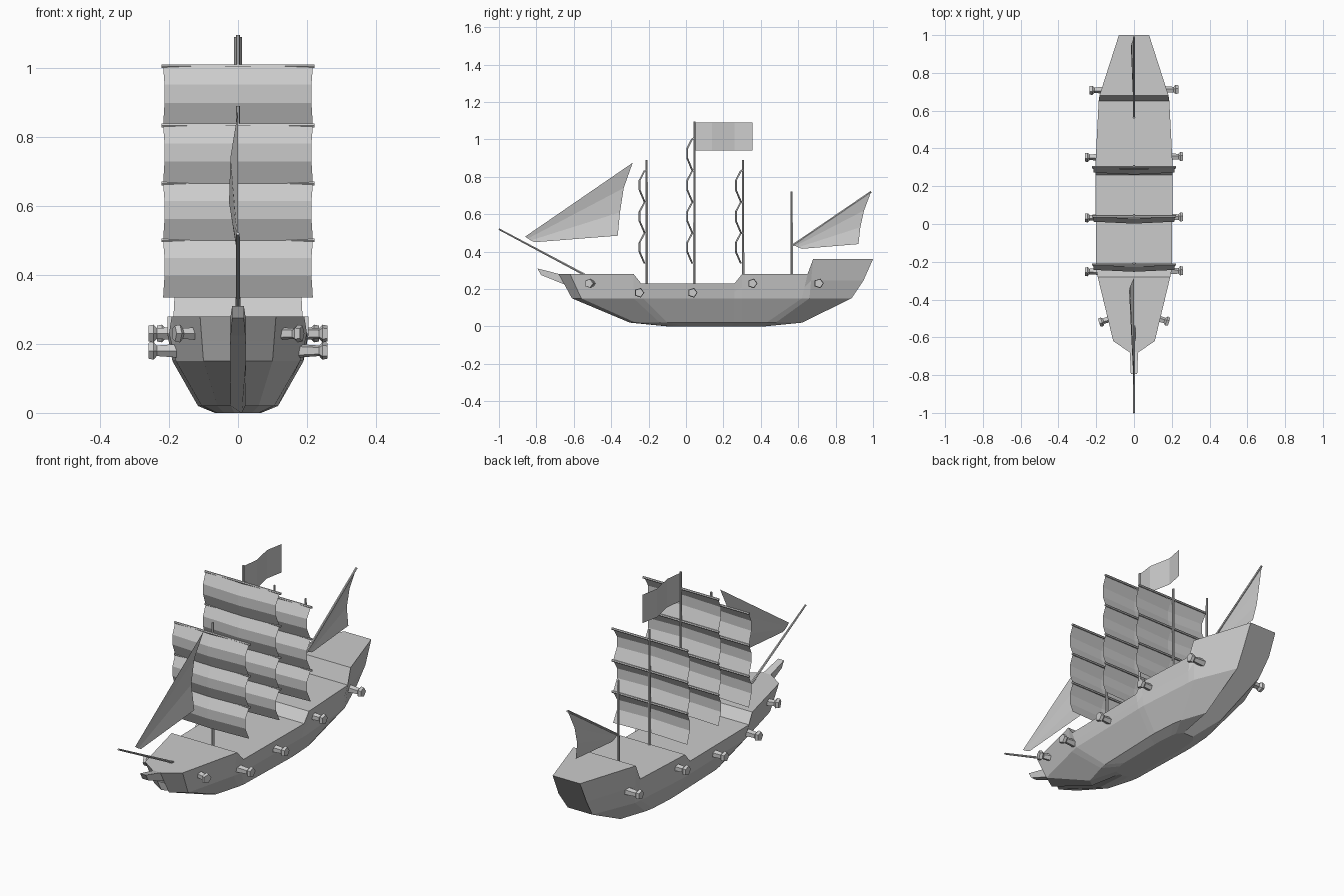
import bpy, math
from mathutils import Vector

if "Cube" in bpy.data.objects:
    bpy.data.objects.remove(bpy.data.objects["Cube"])


def mesh_object(name, verts, faces):
    me = bpy.data.meshes.new(name)
    me.from_pydata(verts, [], faces)
    me.validate()
    ob = bpy.data.objects.new(name, me)
    bpy.context.collection.objects.link(ob)
    return ob


def grid(name, rows):
    """Open sheet through rows of points."""
    n = len(rows[0])
    faces = [(i * n + j, i * n + j + 1, (i + 1) * n + j + 1, (i + 1) * n + j)
             for i in range(len(rows) - 1) for j in range(n - 1)]
    return mesh_object(name, [p for r in rows for p in r], faces)


def loft(name, rings):
    """Closed tube through rings of points, capped at both ends."""
    n = len(rings[0])
    faces = [(i * n + j, i * n + (j + 1) % n, (i + 1) * n + (j + 1) % n, (i + 1) * n + j)
             for i in range(len(rings) - 1) for j in range(n)]
    last = (len(rings) - 1) * n
    faces += [tuple(reversed(range(n))), tuple(range(last, last + n))]
    return mesh_object(name, [p for r in rings for p in r], faces)


def turned(name, start, direction, profile, sides):
    """Faceted round part: profile of (distance, radius) along a direction."""
    start = Vector(start)
    q = Vector(direction).to_track_quat('Z', 'Y')
    rings = []
    for d, r in profile:
        rings.append([start + q @ Vector((r * math.cos(2 * math.pi * k / sides),
                                          r * math.sin(2 * math.pi * k / sides), d))
                      for k in range(sides)])
    return loft(name, rings)


def spar(name, a, b, r=0.006, r_end=None):
    d = Vector(b) - Vector(a)
    return turned(name, a, d, [(0, r), (d.length, r_end or r)], 6)


# Hull stations: deck (y, half width, z), chine z .15 (y, w), bilge z .02 (y, w), keel z 0 (y, w)
stations = [
    (-0.68, 0.022, 0.28, -0.61, 0.022, -0.30, 0.020, -0.10, 0.010),
    (-0.62, 0.110, 0.28, -0.56, 0.100, -0.27, 0.060, -0.09, 0.040),
    (-0.28, 0.192, 0.28, -0.28, 0.170, -0.14, 0.098, -0.04, 0.060),
    (-0.24, 0.200, 0.23, -0.23, 0.180, -0.10, 0.105, 0.00, 0.065),
    (0.26, 0.205, 0.23, 0.26, 0.190, 0.26, 0.116, 0.24, 0.067),
    (0.30, 0.205, 0.28, 0.30, 0.190, 0.30, 0.116, 0.27, 0.067),
    (0.65, 0.187, 0.28, 0.62, 0.167, 0.43, 0.108, 0.36, 0.060),
    (0.68, 0.183, 0.36, 0.66, 0.163, 0.48, 0.098, 0.39, 0.055),
    (1.00, 0.080, 0.36, 0.885, 0.072, 0.62, 0.050, 0.42, 0.030),
]
rings = []
for i, (yt, wt, zt, ym, wm, yl, wl, yb, wb) in enumerate(stations):
    t = 0.45
    belly = 0.012 if i == len(stations) - 1 else 0
    half = [(wt, yt, zt),
            (wm + (wt - wm) * t + belly / 2, ym + (yt - ym) * t + belly, 0.15 + (zt - 0.15) * t),
            (wm, ym, 0.15), (wl, yl, 0.02), (wb, yb, 0.0)]
    rings.append(half + [(-x, y, z) for x, y, z in reversed(half)])
loft("hull", rings)

# Beak under the bowsprit
loft("bow_beak", [[(-w, y1, z1), (w, y1, z1), (w, y2, z2), (-w, y2, z2)]
                  for w, y1, z1, y2, z2 in ((0.017, -0.795, 0.31, -0.775, 0.275),
                                            (0.022, -0.67, 0.278, -0.64, 0.22))])

# Masts and spars
spar("bowsprit", (0, -0.53, 0.27), (0, -1.0, 0.52), 0.007, 0.005)
mast_data = [("fore", -0.21, 0.89), ("main", 0.045, 1.095), ("aft", 0.305, 0.89), ("mizzen", 0.565, 0.72)]
for name, y, top in mast_data:
    spar(name + "_mast", (0, y, 0.2), (0, y, top), 0.008, 0.006)
spar("gaff", (0, 0.565, 0.43), (0, 0.99, 0.72))

# Square sails, each hung from a yard and bellied forward
levels = [1.005, 0.833, 0.665, 0.5, 0.335]
for name, y, first in (("fore", -0.21, 1), ("main", 0.045, 0), ("aft", 0.305, 1)):
    for k in range(first, 4):
        z1, z0 = levels[k], levels[k + 1]
        spar(f"{name}_yard_{k}", (-0.222, y - 0.004, z1), (0.222, y - 0.004, z1))
        rows = []
        for t, belly, w in ((0, 0, 0.217), (0.31, 0.027, 0.213), (0.62, 0.027, 0.213), (1, 0, 0.217)):
            z = z1 + (z0 - z1) * t
            yy = y - 0.008 - belly
            rows.append([(-w, yy + 0.002, z), (0, yy - 0.008, z), (w, yy + 0.002, z)])
        grid(f"{name}_sail_{k}", rows)

# Triangular fore-and-aft sails: luff end to curved leech
luff = [(0, -0.86, 0.48), (-0.002, -0.845, 0.47), (-0.002, -0.83, 0.46), (0, -0.81, 0.45)]
leech = [(0, -0.285, 0.875), (-0.022, -0.333, 0.74), (-0.026, -0.353, 0.61), (0, -0.365, 0.485)]
grid("jib_sail", [luff, leech])
luff = [(0, 0.57, 0.435), (-0.002, 0.585, 0.43), (-0.002, 0.60, 0.423), (0, 0.62, 0.415)]
leech = [(0, 0.99, 0.72), (-0.014, 0.952, 0.62), (-0.016, 0.932, 0.53), (0, 0.922, 0.44)]
grid("spanker_sail", [luff, leech])

# Waving flag
grid("flag", [[(x, y, 0.94), (x, y, 1.09)]
              for x, y in ((0, 0.045), (0.012, 0.14), (-0.012, 0.26), (0.006, 0.355))])

# Cannons: (y, z, muzzle reach, forward turn in degrees), both sides
barrel = [(0, 0.022), (0.075, 0.016), (0.085, 0.027), (0.10, 0.024)]
for i, (y, z, reach, turn) in enumerate(((-0.52, 0.23, 0.185, 18), (-0.25, 0.18, 0.26, 0),
                                         (0.035, 0.18, 0.26, 0), (0.355, 0.23, 0.26, 0),
                                         (0.71, 0.23, 0.235, 0))):
    a = math.radians(turn)
    for side, label in ((1, "right"), (-1, "left")):
        d = Vector((side * math.cos(a), -math.sin(a), 0))
        start = Vector((side * reach, y, z)) - d * 0.10
        turned(f"cannon_{label}_{i}", start, d, barrel, 5)
